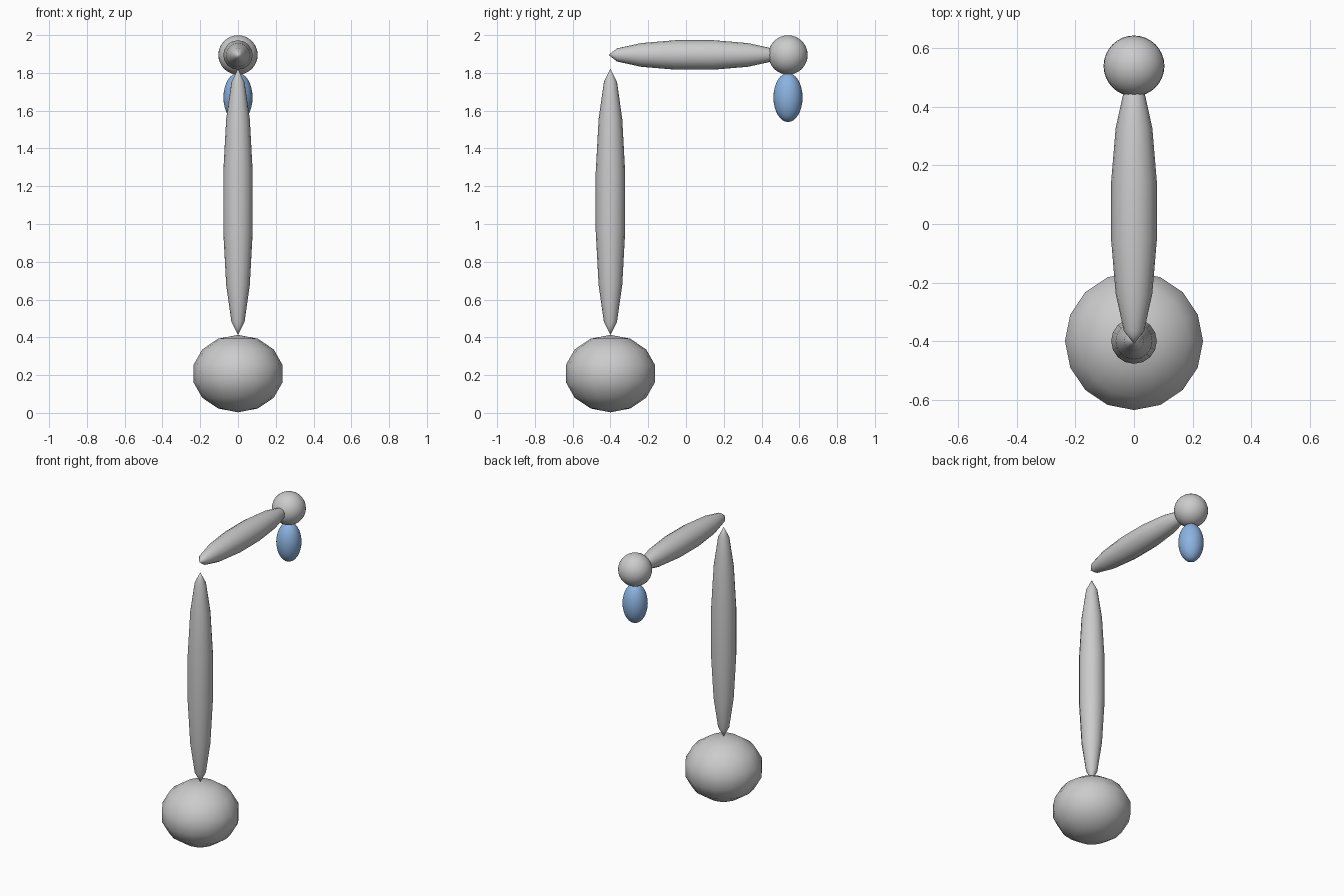
import bpy
from math import pi

old = bpy.data.objects.get("Cube")
if old:
    bpy.data.objects.remove(old, do_unlink=True)


def make_material(name, colour):
    mat = bpy.data.materials.new(name)
    mat.use_nodes = True
    mat.diffuse_color = colour
    mat.node_tree.nodes["Principled BSDF"].inputs["Base Color"].default_value = colour
    return mat


def ellipsoid(name, centre, radii, mat, segments, rings, tilt=0.0):
    """Smooth ellipsoid with its poles on local z, tilted about x."""
    bpy.ops.mesh.primitive_uv_sphere_add(
        segments=segments, ring_count=rings, radius=1, location=centre, rotation=(tilt, 0, 0))
    obj = bpy.context.object
    obj.name = name
    obj.scale = radii
    obj.data.materials.append(mat)
    bpy.ops.object.shade_smooth()
    return obj


grey = make_material("light grey", (0.6, 0.6, 0.61, 1))
blue = make_material("soft blue", (0.26, 0.45, 0.75, 1))

# Faceted base, upright post and horizontal arm with pointed tips
ellipsoid("base", (0, -0.4, 0.208), (0.242, 0.242, 0.205), grey, 16, 7)
ellipsoid("post", (0, -0.4, 1.117), (0.08, 0.08, 0.705), grey, 16, 7)
ellipsoid("arm", (0, 0.045, 1.895), (0.08, 0.08, 0.455), grey, 16, 7, pi / 2)

# Round lamp head with the hanging bulb
ellipsoid("lamp_head", (0, 0.54, 1.895), (0.104, 0.104, 0.104), grey, 32, 16)
ellipsoid("bulb", (0, 0.54, 1.67), (0.077, 0.077, 0.13), blue, 32, 16)
